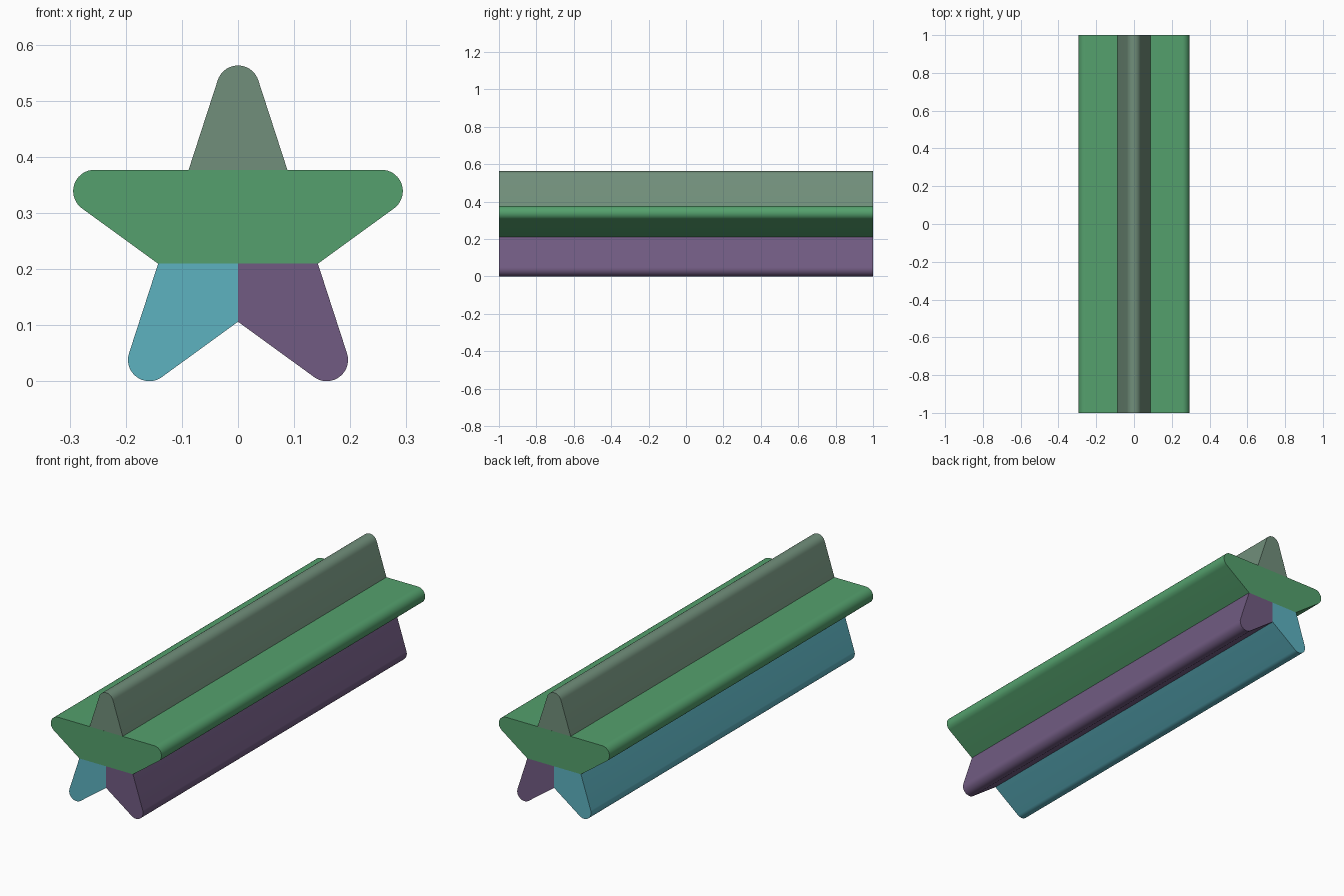
import bpy, bmesh
from math import sin, cos, radians

if "Cube" in bpy.data.objects:
    bpy.data.objects.remove(bpy.data.objects["Cube"])

CZ = 0.256          # height of the star's centre
R_IN = 0.1497       # radius of the inner corners
R_OUT = R_IN * 2.618
FILLET = 0.038      # radius of the rounded tips
HALF = 1.0          # half length along y


def polar(r, deg):
    """Point (x, z) at a clockwise angle from straight up."""
    return (r * sin(radians(deg)), CZ + r * cos(radians(deg)))


def tip(deg, steps=18):
    """Clockwise rounded tip pointing along deg."""
    cx, cz = polar(R_OUT - FILLET / sin(radians(18)), deg)
    angles = [radians(deg - 72 + 144 * i / steps) for i in range(steps + 1)]
    return [(cx + FILLET * sin(a), cz + FILLET * cos(a)) for a in angles]


def prism(name, profile, color):
    """Extrude an x-z profile along the full length in y."""
    bm = bmesh.new()
    face = bm.faces.new([bm.verts.new((x, -HALF, z)) for x, z in profile])
    ext = bmesh.ops.extrude_face_region(bm, geom=[face])
    moved = [v for v in ext["geom"] if isinstance(v, bmesh.types.BMVert)]
    bmesh.ops.translate(bm, verts=moved, vec=(0, 2 * HALF, 0))
    bmesh.ops.recalc_face_normals(bm, faces=bm.faces)
    mesh = bpy.data.meshes.new(name)
    bm.to_mesh(mesh)
    bm.free()
    mat = bpy.data.materials.new(name + "_colour")
    mat.diffuse_color = (*color, 1)
    mat.use_nodes = True
    mat.node_tree.nodes["Principled BSDF"].inputs["Base Color"].default_value = mat.diffuse_color
    mesh.materials.append(mat)
    obj = bpy.data.objects.new(name, mesh)
    bpy.context.collection.objects.link(obj)
    bpy.ops.object.select_all(action='DESELECT')
    obj.select_set(True)
    bpy.context.view_layer.objects.active = obj
    bpy.ops.object.shade_smooth_by_angle(angle=radians(30))
    return obj


# Inner corners of the star
shoulder_r, shoulder_l = polar(R_IN, 36), polar(R_IN, -36)
waist_r, waist_l = polar(R_IN, 108), polar(R_IN, -108)
crotch = polar(R_IN, 180)
waist_mid = (0, waist_r[1])

# Upper point
prism("top_point", [shoulder_l] + tip(0) + [shoulder_r], (0.165, 0.275, 0.198))
# Wide middle band with both side points
prism("side_points", tip(72) + [waist_r, waist_l] + tip(-72), (0.089, 0.352, 0.153))
# Two lower points meeting on the centre line
right_leg = [waist_mid, waist_r] + tip(144) + [crotch]
prism("right_leg", right_leg, (0.165, 0.105, 0.223))
prism("left_leg", [(-x, z) for x, z in right_leg], (0.109, 0.445, 0.527))
